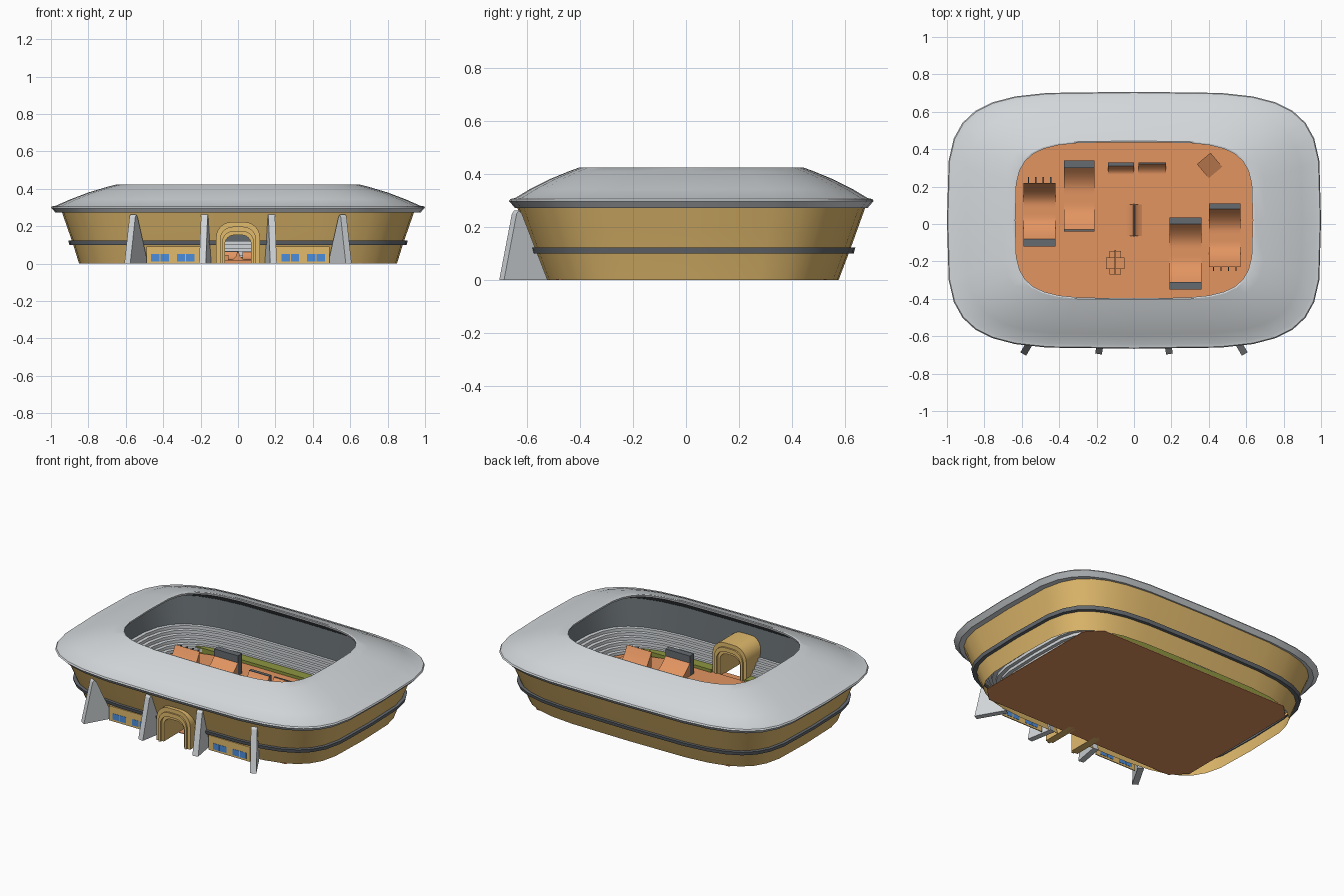
import bpy, bmesh, math
from mathutils import Matrix

if "Cube" in bpy.data.objects:
    bpy.data.objects.remove(bpy.data.objects["Cube"])

CY = 0.02  # the bowl is centred slightly behind the origin


def mat(name, r, g, b):
    m = bpy.data.materials.new(name)
    m.diffuse_color = (r, g, b, 1)
    m.use_nodes = True
    m.node_tree.nodes["Principled BSDF"].inputs["Base Color"].default_value = m.diffuse_color
    return m


TAN = mat("tan_wall", 0.76, 0.495, 0.153)
LIGHT = mat("light_grey", 0.65, 0.68, 0.70)
DARK = mat("dark_grey", 0.13, 0.145, 0.16)
CHARCOAL = mat("charcoal_lining", 0.10, 0.115, 0.125)
ORANGE = mat("orange_floor", 0.77, 0.30, 0.12)
GREEN = mat("green_border", 0.27, 0.30, 0.05)
BLUE = mat("blue_glass", 0.07, 0.27, 0.72)


def finish(name, bm, mats, smooth=False, solid=True):
    if solid:
        bmesh.ops.recalc_face_normals(bm, faces=bm.faces)
    me = bpy.data.meshes.new(name)
    bm.to_mesh(me)
    bm.free()
    ob = bpy.data.objects.new(name, me)
    bpy.context.collection.objects.link(ob)
    for m in mats:
        me.materials.append(m)
    if smooth:
        bpy.ops.object.select_all(action='DESELECT')
        ob.select_set(True)
        bpy.context.view_layer.objects.active = ob
        bpy.ops.object.shade_smooth_by_angle(angle=math.radians(25))
    return ob


def oval(a, b, n=32):
    """Squarish oval outline with half sizes a and b."""
    pts = []
    for i in range(n):
        t = 2 * math.pi * i / n
        c, s = math.cos(t), math.sin(t)
        pts.append((a * math.copysign(abs(c) ** 0.47, c),
                    CY + b * math.copysign(abs(s) ** 0.47, s)))
    return pts


def ring(name, prof, mats, closed=False, door=None, rule=None):
    """Sweep (half_x, half_y, z) rows round the bowl; door cuts the front."""
    bm = bmesh.new()
    rows = [[bm.verts.new((x, y, z)) for x, y in oval(a, b)] for a, b, z in prof]
    n = len(rows[0])
    for k in range(len(rows) if closed else len(rows) - 1):
        r0, r1 = rows[k], rows[(k + 1) % len(rows)]
        for i in range(n):
            f = bm.faces.new((r0[i], r0[(i + 1) % n], r1[(i + 1) % n], r1[i]))
            f.material_index = rule(k) if rule else 0
    if door:
        w, h = door
        for co, no in (((w, 0, 0), (1, 0, 0)), ((-w, 0, 0), (1, 0, 0)), ((0, 0, h), (0, 0, 1))):
            bmesh.ops.bisect_plane(bm, geom=bm.verts[:] + bm.edges[:] + bm.faces[:],
                                   plane_co=co, plane_no=no)
        gone = [f for f in bm.faces if abs(f.calc_center_median().x) < w
                and f.calc_center_median().z < h and f.calc_center_median().y < -0.3]
        bmesh.ops.delete(bm, geom=gone, context='FACES')
    return finish(name, bm, mats, True, closed and not door)


def prism(name, pts, depth, m, matrix=None, smooth=False):
    """Extrude a 2D outline along local z."""
    bm = bmesh.new()
    f = bm.faces.new([bm.verts.new((x, y, 0)) for x, y in pts])
    r = bmesh.ops.extrude_face_region(bm, geom=[f])
    bmesh.ops.translate(bm, vec=(0, 0, depth),
                        verts=[v for v in r['geom'] if isinstance(v, bmesh.types.BMVert)])
    if matrix:
        bm.transform(matrix)
    return finish(name, bm, [m], smooth)


def box(name, x0, x1, y0, y1, z0, z1, m):
    w, d = (x1 - x0) / 2, (y1 - y0) / 2
    return prism(name, [(-w, -d), (w, -d), (w, d), (-w, d)], z1 - z0, m,
                 Matrix.Translation(((x0 + x1) / 2, (y0 + y1) / 2, z0)))


# --- shell: outer wall, band, roof, lining, terraces ---
ring("outer_wall", [(0.85, 0.555, 0), (0.884, 0.597, 0.11), (0.945, 0.66, 0.285)],
     [TAN], door=(0.1, 0.18))
ring("wall_band", [(0.875, 0.59, 0.1), (0.902, 0.612, 0.1), (0.907, 0.618, 0.122),
                   (0.885, 0.597, 0.122)], [DARK], True, (0.1, 0.18))
ring("roof", [(0.94, 0.64, 0.272), (0.975, 0.665, 0.272), (1.0, 0.687, 0.298),
              (0.995, 0.682, 0.306), (0.975, 0.665, 0.309), (0.90, 0.61, 0.342),
              (0.80, 0.535, 0.38), (0.70, 0.462, 0.41), (0.645, 0.424, 0.424),
              (0.635, 0.417, 0.422), (0.64, 0.42, 0.408)],
     [LIGHT, CHARCOAL], True, rule=lambda k: 1 if k == 10 else 0)
ring("inner_lining", [(0.865, 0.585, 0.12), (0.925, 0.635, 0.27), (0.64, 0.42, 0.408)],
     [CHARCOAL], door=(0.1, 0.18))
steps, N = [], 6
for i in range(N):
    a, b = 0.735 + 0.13 * i / N, 0.48 + 0.105 * i / N
    steps += [(a, b, 0.01 + 0.11 * i / N), (a, b, 0.01 + 0.11 * (i + 1) / N)]
steps.append((0.875, 0.592, 0.12))
ring("terraces", steps, [LIGHT], door=(0.1, 0.18))

# --- floor slab and green strips along the long sides ---
X, Y, C = 0.75, 0.51, 0.085
octa = [(X, Y - C), (X - C, Y), (C - X, Y), (-X, Y - C),
        (-X, C - Y), (C - X, -Y), (X - C, -Y), (X, C - Y)]
prism("base_plate", octa, 0.004, ORANGE, Matrix.Translation((0, CY, 0)))
prism("arena_floor", oval(0.70, 0.45), 0.014, ORANGE, Matrix.Translation((0, 0, 0.004)))
box("back_green_strip", -0.65, 0.65, CY + 0.435, CY + 0.505, 0.004, 0.036, GREEN)
for x0, x1 in ((-0.65, -0.117), (0.117, 0.65)):
    box("front_green_strip", x0, x1, CY - 0.505, CY - 0.435, 0.004, 0.036, GREEN)


# --- entrance tunnel of nested arches ---
def arch_line(w, h):
    r = w * 0.7
    arc = [(w - r + r * math.cos(t * math.pi / 12), h - r + r * math.sin(t * math.pi / 12))
           for t in range(7)]
    half = [(w, 0)] + arc
    return half + [(-x, z) for x, z in reversed(half)]


for name, w, h, wi, hi, y0, y1 in (("outer_arch", 0.117, 0.222, 0.097, 0.197, -0.64, -0.43),
                                   ("middle_arch", 0.097, 0.197, 0.083, 0.172, -0.65, -0.42),
                                   ("inner_arch", 0.083, 0.172, 0.07, 0.152, -0.635, -0.435)):
    bm = bmesh.new()
    loops = [[bm.verts.new((x, y, z)) for x, z in arch_line(*s)]
             for s, y in (((w, h), y0), ((w, h), y1), ((wi, hi), y1), ((wi, hi), y0))]
    for k in range(4):
        p, q = loops[k], loops[(k + 1) % 4]
        for i in range(len(p) - 1):
            bm.faces.new((p[i], p[i + 1], q[i + 1], q[i]))
    for i in (0, -1):
        bm.faces.new([lp[i] for lp in loops])
    finish(name, bm, [TAN], True)

# --- front fins, ticket fronts and windows, mirrored left and right ---
for s, side in ((-1, "left"), (1, "right")):
    for name, x, turn, back in (("outer_fin", 0.592, 30, 0.19), ("inner_fin", 0.19, 10, 0.17)):
        prof = [(0, 0), (0.055, 0.25), (0.065, 0.262), (0.078, 0.25), (back, 0)]
        # profile x runs inward along +y, profile y runs up
        basis = Matrix(((0, 0, 1, -0.018), (1, 0, 0, 0), (0, 1, 0, 0), (0, 0, 0, 1)))
        prism(f"{side}_{name}", prof, 0.036, LIGHT,
              Matrix.Translation((s * x, -0.695, 0)) @
              Matrix.Rotation(math.radians(s * turn), 4, 'Z') @ basis)
    a, b = sorted((s * 0.2, s * 0.49))
    box(f"{side}_ticket_front", a, b, -0.58, -0.574, 0, 0.086, TAN)
    box(f"{side}_ticket_top", a, b, -0.58, -0.55, 0.086, 0.092, TAN)
    for cx in (0.28, 0.417):
        for d in (-0.025, 0.025):
            c = s * cx + d
            # panes stand just proud of both sides of the ticket front
            box(f"{side}_window_pane", c - 0.022, c + 0.022, -0.5815, -0.5725, 0.012, 0.05, BLUE)

# --- ramps on the arena floor ---
Z = 0.017
TURN = Matrix(((0, 0, 1, 0), (1, 0, 0, 0), (0, 1, 0, 0), (0, 0, 0, 1)))


def ramp(name, x0, x1, y0, y1, h0, h1, run=0.4):
    """Curved ramp along y rising to h0 and h1 at its ends."""
    pts = [(y0, 0)]
    for i in range(17):
        t = i / 16
        z = 0.006 + h0 * max(0, 1 - t / run) ** 2 + h1 * max(0, (t - 1 + run) / run) ** 2
        pts.append((y0 + (y1 - y0) * t, z))
    pts.append((y1, 0))
    prism(name, pts, x1 - x0, ORANGE, Matrix.Translation((x0, 0, Z)) @ TURN, True)


# each deck is (y start, y end, height)
for name, x0, x1, y0, y1, h0, h1, decks, posts in (
        ("west_pipe", -0.59, -0.42, -0.08, 0.22, 0.09, 0.12, ((-0.12, -0.08, 0.10),), (0.22, 0.25)),
        ("west_inner_pipe", -0.375, -0.21, -0.03, 0.30, 0.08, 0.075,
         ((0.30, 0.34, 0.125), (-0.04, -0.03, 0.09)), None),
        ("east_inner_pipe", 0.19, 0.36, -0.31, 0.0, 0.075, 0.08,
         ((0.0, 0.035, 0.09), (-0.35, -0.31, 0.125)), None),
        ("east_pipe", 0.40, 0.57, -0.23, 0.08, 0.12, 0.09, ((0.08, 0.11, 0.10),), (-0.25, -0.23))):
    ramp(name, x0, x1, y0, y1, h0, h1)
    for d0, d1, h in decks:
        box(name + "_deck", x0, x1, d0, d1, Z, Z + h, DARK)
    if posts:
        for i in range(4):
            px = x0 + 0.025 + 0.04 * i
            box(name + "_post", px - 0.003, px + 0.003, *posts, Z + 0.11, Z + 0.12, DARK)

# small kickers, spine, tilted wedge and cross-shaped steps
ramp("kicker_one", -0.14, 0.0, 0.26, 0.31, 0, 0.04, 0.9)
box("kicker_one_deck", -0.14, 0.0, 0.31, 0.33, Z, Z + 0.05, DARK)
ramp("kicker_two", 0.025, 0.17, 0.26, 0.32, 0, 0.04, 0.9)
box("kicker_two_deck", 0.025, 0.17, 0.32, 0.33, Z, Z + 0.048, DARK)
prism("spine", [(-0.045, 0), (0.045, 0), (0.025, 0.008), (0.012, 0.02), (0.004, 0.045),
                (-0.004, 0.045), (-0.012, 0.02), (-0.025, 0.008)], 0.17, ORANGE,
      Matrix.Translation((0, 0.105, Z)) @ Matrix.Rotation(math.pi / 2, 4, 'X'), True)
box("spine_rail", -0.004, 0.004, -0.07, 0.11, Z + 0.04, Z + 0.05, DARK)
prism("tilted_wedge", [(-0.05, 0), (0.05, 0), (0.05, 0.045)], 0.095, ORANGE,
      Matrix.Translation((0.405, 0.312, Z)) @ Matrix.Rotation(math.radians(40), 4, 'Z')
      @ TURN @ Matrix.Translation((0, 0, -0.0475)))
box("cross_long", -0.13, -0.07, -0.27, -0.145, Z, Z + 0.02, ORANGE)
box("cross_wide", -0.15, -0.05, -0.24, -0.18, Z, Z + 0.03, ORANGE)
box("cross_rail", -0.103, -0.097, -0.27, -0.14, Z + 0.03, Z + 0.04, ORANGE)
